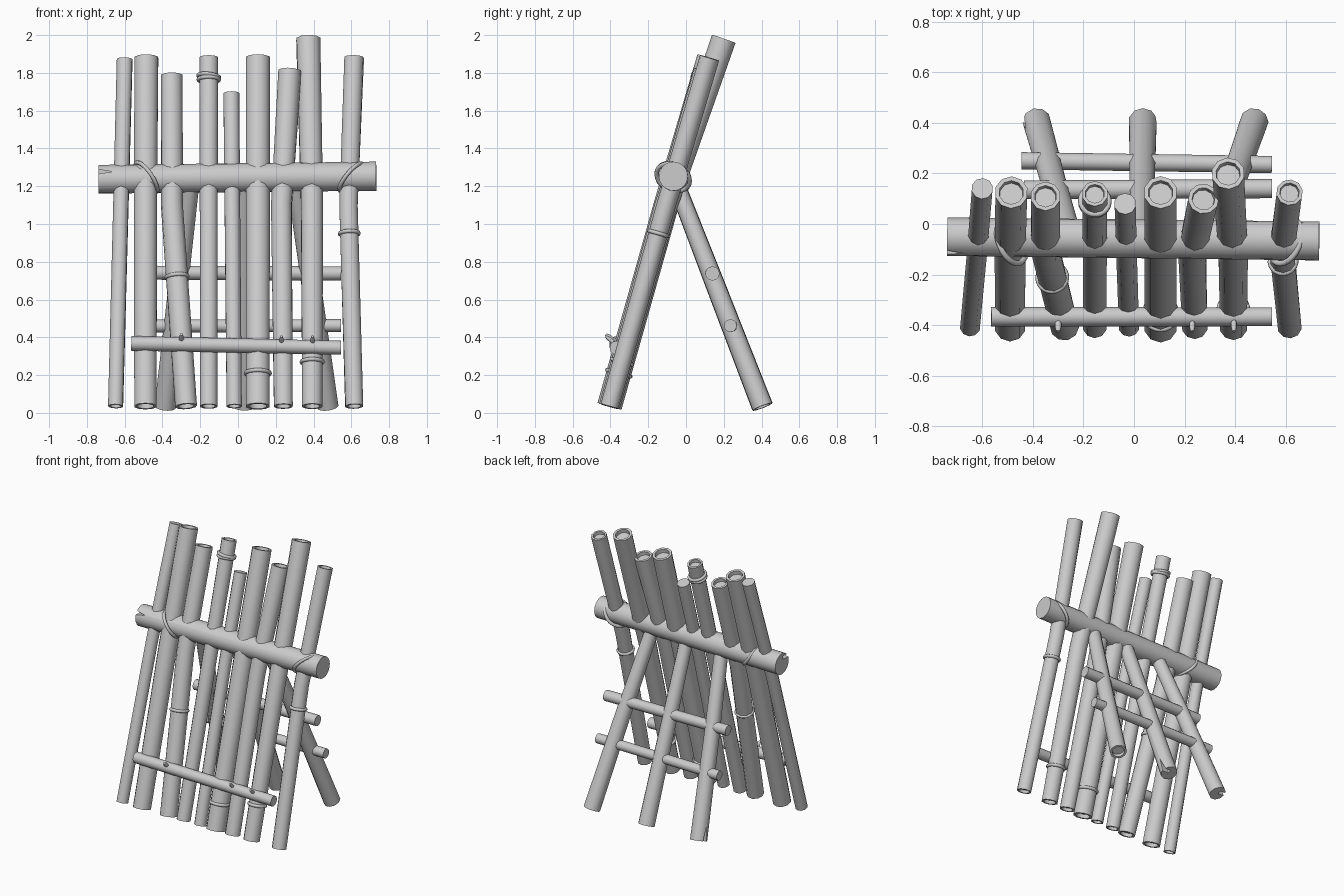
import bpy, bmesh
from mathutils import Vector

cube = bpy.data.objects.get("Cube")
if cube:
    bpy.data.objects.remove(cube, do_unlink=True)


def finish(obj, angle=0.8):
    bpy.ops.object.select_all(action='DESELECT')
    obj.select_set(True)
    bpy.context.view_layer.objects.active = obj
    bpy.ops.object.shade_smooth_by_angle(angle=angle)


def mesh_object(name, bm):
    bmesh.ops.recalc_face_normals(bm, faces=bm.faces)
    mesh = bpy.data.meshes.new(name)
    bm.to_mesh(mesh)
    bm.free()
    obj = bpy.data.objects.new(name, mesh)
    bpy.context.collection.objects.link(obj)
    return obj


def pole(name, points, radii, sides=10, hollow_start=False, hollow_end=False):
    """Round pole swept through points; hollow ends get a rim and a recess."""
    pts = [Vector(p) for p in points]
    dirs = [(pts[min(i + 1, len(pts) - 1)] - pts[max(i - 1, 0)]).normalized()
            for i in range(len(pts))]
    stations = list(zip(pts, dirs, radii))

    def socket(station, inward):
        p, d, r = station
        return [(p + d * inward * r * 0.4, d, r * 0.7), (p, d, r * 0.74)]

    if hollow_start:
        stations = socket(stations[0], 1) + stations
    if hollow_end:
        stations += reversed(socket(stations[-1], -1))

    bm = bmesh.new()
    rings = []
    for p, d, r in stations:
        rot = d.to_track_quat('Z', 'Y')
        made = bmesh.ops.create_circle(bm, segments=sides, radius=r)['verts']
        for v in made:
            v.co = p + rot @ v.co
        rings.append(made)
    for a, b in zip(rings, rings[1:]):
        for i in range(sides):
            j = (i + 1) % sides
            bm.faces.new((a[i], a[j], b[j], b[i]))
    bm.faces.new(rings[0])
    bm.faces.new(rings[-1])
    obj = mesh_object(name, bm)
    finish(obj)
    return obj


def ring(name, centre, axis, radius, thickness=0.011):
    bpy.ops.mesh.primitive_torus_add(
        major_segments=24, minor_segments=8, major_radius=radius,
        minor_radius=thickness, location=centre)
    obj = bpy.context.object
    obj.name = name
    obj.rotation_mode = 'QUATERNION'
    obj.rotation_quaternion = Vector(axis).to_track_quat('Z', 'Y')
    finish(obj, 1.2)
    return obj


def split(obj, mouth, inward, opening, across):
    """Cut a wedge-shaped crack into the end of a pole."""
    mouth, inward, opening, across = map(Vector, (mouth, inward, opening, across))
    bm = bmesh.new()
    corners = [mouth + opening - inward * 0.2, mouth - opening - inward * 0.2,
               mouth + inward]
    bmesh.ops.convex_hull(bm, input=[bm.verts.new(c + across * s)
                                     for c in corners for s in (-1, 1)])
    cutter = mesh_object("crack_cutter", bm)
    cutter.hide_render = True
    mod = obj.modifiers.new("crack", 'BOOLEAN')
    mod.operation, mod.object, mod.solver = 'DIFFERENCE', cutter, 'EXACT'
    bpy.ops.object.select_all(action='DESELECT')
    obj.select_set(True)
    bpy.context.view_layer.objects.active = obj
    bpy.ops.object.modifier_apply(modifier=mod.name)
    bpy.data.objects.remove(cutter, do_unlink=True)
    finish(obj)


# Leaning screen poles: top x, y, z, radius, middle x, bottom x, radius, open top
SCREEN = [
    (-0.60, 0.14, 1.87, 0.043, -0.62, -0.648, 0.041, False),
    (-0.485, 0.125, 1.88, 0.066, -0.49, -0.49, 0.062, True),
    (-0.35, 0.11, 1.785, 0.06, -0.35, -0.275, 0.058, True),
    (-0.155, 0.12, 1.88, 0.052, -0.155, -0.155, 0.048, True),
    (-0.035, 0.08, 1.69, 0.044, -0.03, -0.02, 0.042, False),
    (0.105, 0.125, 1.88, 0.067, 0.105, 0.105, 0.066, True),
    (0.275, 0.10, 1.81, 0.062, 0.23, 0.24, 0.052, True),
    (0.372, 0.20, 1.98, 0.066, 0.392, 0.393, 0.056, True),
    (0.615, 0.125, 1.88, 0.053, 0.585, 0.615, 0.049, True),
]
paths = []
for n, (xt, yt, zt, rt, xm, xb, rb, is_open) in enumerate(SCREEN, 1):
    path = [Vector((xb, -0.405, 0.035)), Vector((xm, -0.105, 1.1)),
            Vector((xt, yt, zt))]
    paths.append(path)
    pole(f"screen_pole_{n}", path, [rb, (rt + rb) / 2, rt],
         hollow_start=True, hollow_end=is_open)


# Joint rings around the screen poles
def joint(index, z, radius, tilt=0):
    low, mid, top = paths[index]
    a, b = (low, mid) if z < mid.z else (mid, top)
    centre = a.lerp(b, (z - a.z) / (b.z - a.z))
    axis = (b - a).normalized() + Vector((tilt, 0, 0))
    ring(f"joint_ring_{index + 1}", centre, axis, radius)


joint(3, 1.765, 0.055)
joint(3, 1.78, 0.056, 0.12)
joint(8, 0.95, 0.05)
joint(2, 0.72, 0.056)
joint(5, 0.21, 0.064)
joint(7, 0.27, 0.056)

# Main crossbar with a split end
bar = pole("crossbar", [(-0.738, -0.05, 1.237), (0.732, -0.067, 1.253)],
           [0.076, 0.077], sides=20)
split(bar, (-0.738, -0.12, 1.277), (0.07, 0, 0), (0, 0, 0.014), (0, 0.06, 0))

# Slanted lashings around the crossbar
for side, x, slant_y, slant_z in (("right", -0.485, 0.4, 0.68),
                                  ("left", 0.6, -0.4, -0.82)):
    lashing = ring(f"lashing_{side}", (x, -0.068, 1.247), (1, slant_y, slant_z), 0.084)
    lashing.scale.x = lashing.scale.y = 1.1

# Rear support legs
LEGS = (("right", -0.385, -0.25), ("middle", 0.035, 0.03), ("left", 0.475, 0.305))
for side, foot, head in LEGS:
    leg = pole(f"rear_leg_{side}",
               [(foot, 0.405, 0.032), ((foot + head) / 2, 0.162, 0.66),
                (head, -0.055, 1.22)],
               [0.057, 0.052, 0.046], hollow_start=(side == "left"))
    if side != "left":
        s = -1 if side == "right" else 1
        split(leg, (foot + s * 0.045, 0.415, 0.035), (0, -0.04, 0.1),
              (0, 0.014, 0.006), (0.04, 0, 0))

# Rear braces and front rail
pole("rear_brace_upper", [(-0.435, 0.135, 0.742), (0.545, 0.14, 0.738)],
     [0.037, 0.038], sides=12)
pole("rear_brace_lower", [(-0.445, 0.25, 0.46), (0.545, 0.235, 0.462)],
     [0.034, 0.034], sides=12)
pole("front_rail", [(-0.565, -0.367, 0.368), (0.545, -0.367, 0.345)],
     [0.039, 0.037], sides=12)

# Twig stubs on the front rail
for n, (x, z, r) in enumerate(((-0.3, 0.385, 0.013), (0.23, 0.375, 0.011),
                               (0.395, 0.375, 0.011)), 1):
    pole(f"twig_stub_{n}", [(x, -0.375, z - 0.01), (x, -0.408, z + 0.018),
                            (x, -0.425, z + 0.03)], [r, r, r * 0.6], sides=8)
